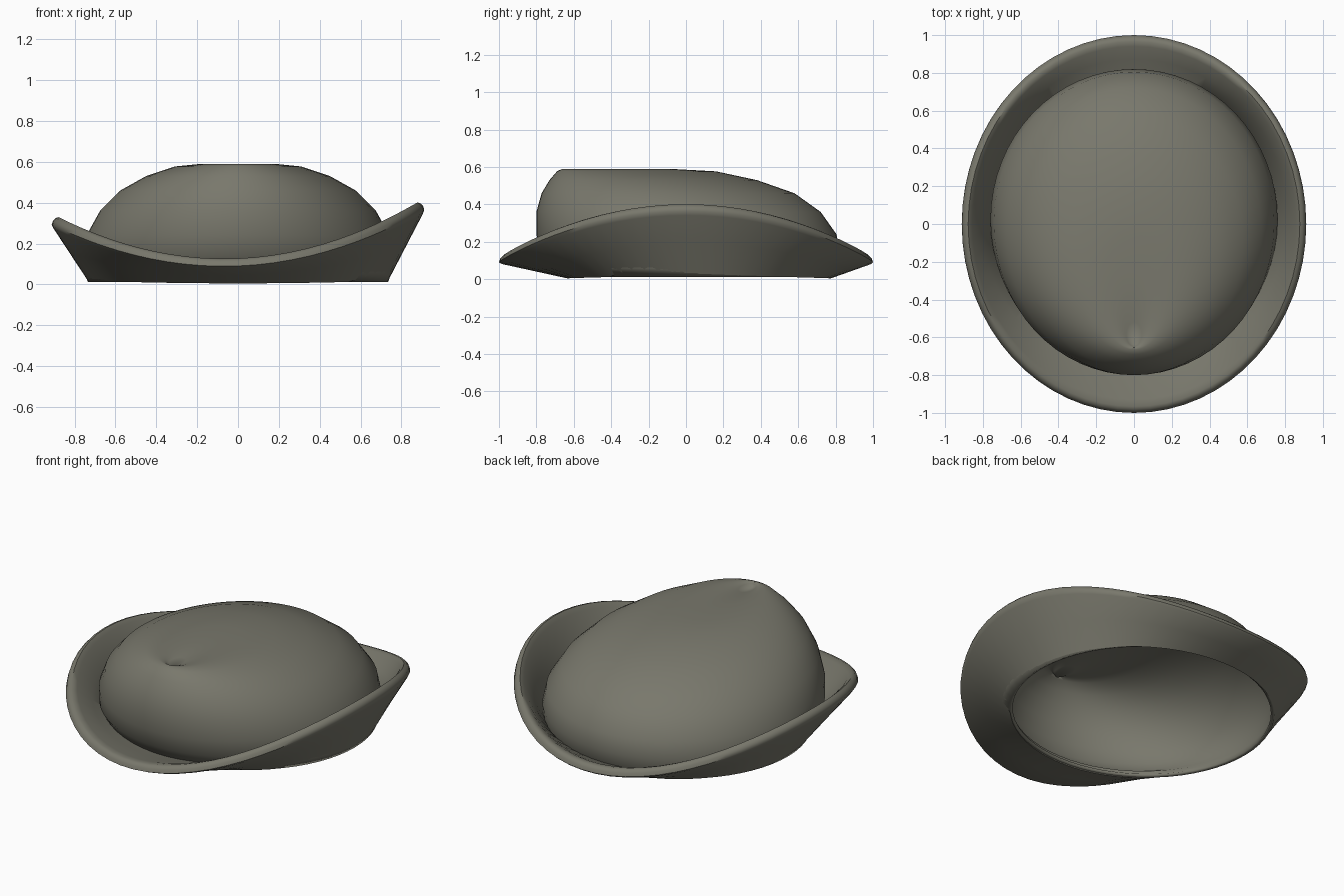
import bpy, bmesh, math

if "Cube" in bpy.data.objects:
    bpy.data.objects.remove(bpy.data.objects["Cube"])

SEG = 64
felt = bpy.data.materials.new("olive grey felt")
felt.diffuse_color = (0.19, 0.187, 0.15, 1)
felt.use_nodes = True
felt.node_tree.nodes["Principled BSDF"].inputs["Base Color"].default_value = felt.diffuse_color


def finish(bm, name):
    bmesh.ops.recalc_face_normals(bm, faces=bm.faces)
    me = bpy.data.meshes.new(name)
    bm.to_mesh(me)
    bm.free()
    ob = bpy.data.objects.new(name, me)
    bpy.context.collection.objects.link(ob)
    me.materials.append(felt)
    bpy.context.view_layer.objects.active = ob
    ob.select_set(True)
    bpy.ops.object.shade_smooth_by_angle(angle=math.radians(50))
    ob.select_set(False)
    return ob


def ring(bm, point):
    return [bm.verts.new(point(2 * math.pi * i / SEG)) for i in range(SEG)]


def bridge(bm, a, b):
    for i in range(SEG):
        j = (i + 1) % SEG
        bm.faces.new((a[i], a[j], b[j], b[i]))


# Brim: ring whose section is (blend inner->outer, height offset, inset)
def brim_point(t, lift, inset):
    def f(a):
        c, s = math.cos(a), math.sin(a)
        ix, iy = 0.735 * c, 0.07 + 0.705 * s
        iz = 0.005 + 0.013 * c * c
        ox, oy = (0.912 - inset) * c, (1.0 - inset) * s
        oz = 0.085 + 0.238 * c * c + 0.036 * c
        return (ix + (ox - ix) * t, iy + (oy - iy) * t, iz + (oz - iz) * t + lift)
    return f


bm = bmesh.new()
section = [(0, 0, 0), (0.5, 0, 0), (0.95, 0, 0), (1, 0.005, 0), (1, 0.024, 0.006),
           (1, 0.037, 0.018), (1, 0.042, 0.034), (0.92, 0.043, 0.045),
           (0.5, 0.043, 0.03), (0, 0.043, 0.02)]
loops = [ring(bm, brim_point(*p)) for p in section]
for a, b in zip(loops, loops[1:] + loops[:1]):
    bridge(bm, a, b)
finish(bm, "brim")

# Crown: stacked ellipses sliding forward, (z, half width, front y, back y)
levels = [(0.012, 0.735, -0.635, 0.775), (0.06, 0.752, -0.715, 0.805),
          (0.14, 0.76, -0.775, 0.82), (0.24, 0.742, -0.80, 0.805),
          (0.36, 0.675, -0.80, 0.72), (0.46, 0.575, -0.772, 0.58),
          (0.53, 0.45, -0.73, 0.38), (0.577, 0.31, -0.69, 0.16),
          (0.589, 0.19, -0.665, -0.06), (0.589, 0.10, -0.655, -0.31),
          (0.580, 0.04, -0.648, -0.52)]
bm = bmesh.new()
loops = []
for z, rx, y0, y1 in levels:
    loops.append(ring(bm, lambda a: (rx * math.cos(a),
                                     (y0 + y1) / 2 + (y1 - y0) / 2 * math.sin(a), z)))
for a, b in zip(loops, loops[1:]):
    bridge(bm, a, b)
# Pinched dimple at the front of the crown
tip = bm.verts.new((0.005, -0.64, 0.562))
for i in range(SEG):
    bm.faces.new((loops[-1][i], loops[-1][(i + 1) % SEG], tip))
crown = finish(bm, "crown")
shell = crown.modifiers.new("thickness", 'SOLIDIFY')
shell.thickness = 0.02
shell.offset = -1
